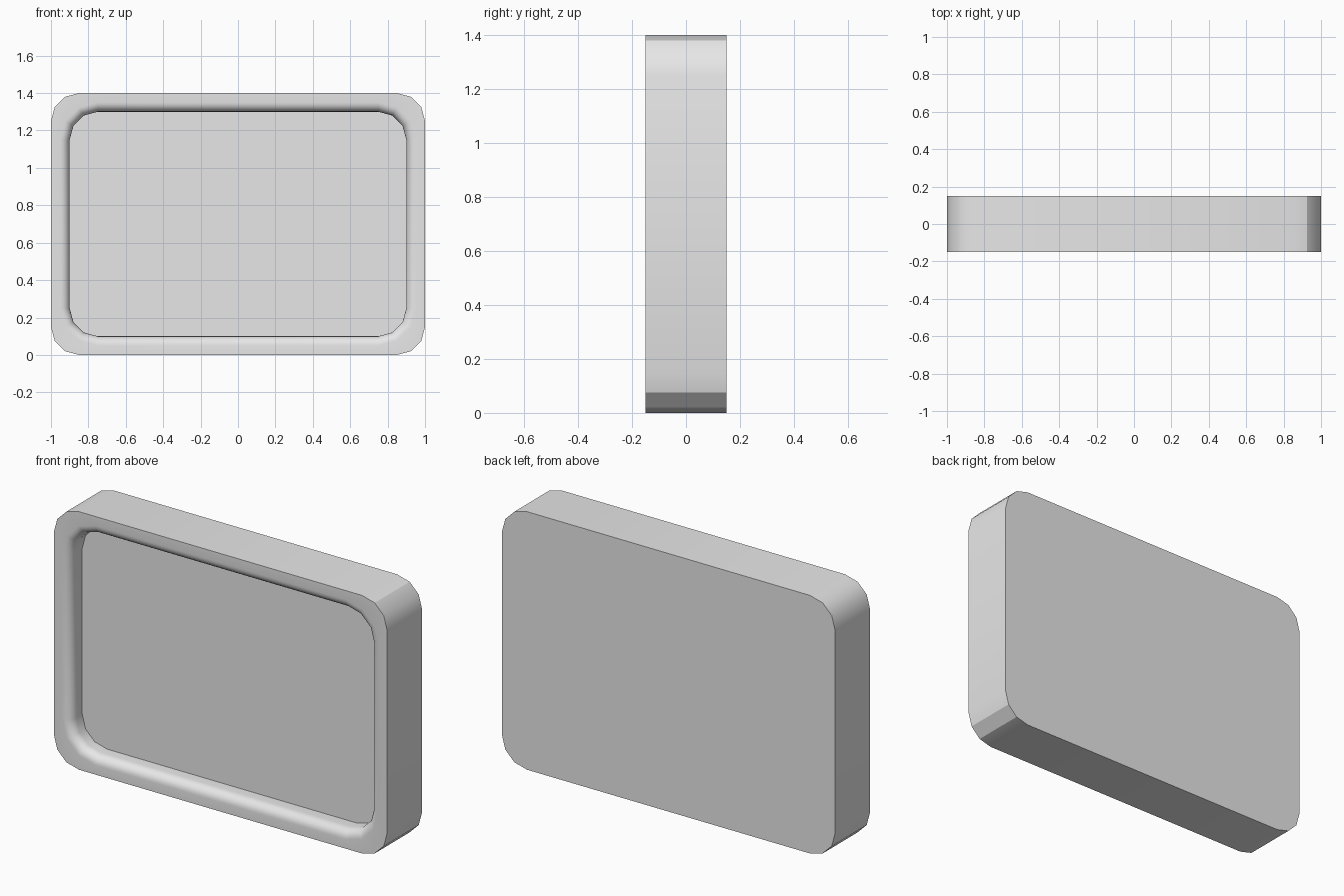
import bpy, bmesh
from math import sin, cos, pi, radians

old = bpy.data.objects.get("Cube")
if old:
    bpy.data.objects.remove(old, do_unlink=True)

WIDTH, HEIGHT, THICK = 2.0, 1.4, 0.3
CORNER = 0.15      # corner radius of the slab and of the recess
RIM = 0.1          # width of the raised frame
ROUND = 0.05       # radius of the frame's inner lip
DEPTH = 0.1        # depth of the recess
CORNER_STEPS, LIP_STEPS = 3, 6
FRONT, BACK = -THICK / 2, THICK / 2

grey = bpy.data.materials.new("light grey")
grey.use_nodes = True
grey.diffuse_color = (0.8, 0.8, 0.8, 1)
grey.node_tree.nodes["Principled BSDF"].inputs["Base Color"].default_value = (0.8, 0.8, 0.8, 1)

bm = bmesh.new()


def rounded_loop(inset, radius, y):
    """Ring of vertices around a rounded rectangle facing the front."""
    ring = []
    cx, cz = WIDTH / 2 - inset - radius, HEIGHT / 2 - inset - radius
    for quarter, (sx, sz) in enumerate(((1, 1), (-1, 1), (-1, -1), (1, -1))):
        for i in range(CORNER_STEPS + 1):
            a = (quarter + i / CORNER_STEPS) * pi / 2
            ring.append(bm.verts.new((sx * cx + radius * cos(a), y,
                                      HEIGHT / 2 + sz * cz + radius * sin(a))))
    return ring


# Back outline, front outline, rolled inner lip, recess wall
loops = [rounded_loop(0, CORNER, BACK), rounded_loop(0, CORNER, FRONT)]
for i in range(LIP_STEPS + 1):
    t = i / LIP_STEPS * pi / 2
    roll = ROUND * sin(t)
    loops.append(rounded_loop(RIM - ROUND + roll, CORNER + ROUND - roll,
                              FRONT + ROUND * (1 - cos(t))))
loops.append(rounded_loop(RIM, CORNER, FRONT + DEPTH))

for a, b in zip(loops, loops[1:]):
    for i in range(len(a)):
        j = (i + 1) % len(a)
        bm.faces.new((a[i], a[j], b[j], b[i]))

# Back panel and recess floor
bm.faces.new(loops[0])
bm.faces.new(loops[-1])
bmesh.ops.recalc_face_normals(bm, faces=bm.faces)

mesh = bpy.data.meshes.new("framed_panel")
bm.to_mesh(mesh)
bm.free()
mesh.materials.append(grey)
panel = bpy.data.objects.new("framed_panel", mesh)
bpy.context.collection.objects.link(panel)
bpy.context.view_layer.objects.active = panel
panel.select_set(True)
bpy.ops.object.shade_smooth_by_angle(angle=radians(40))

# Crisp facets on the outer corners, apart from the smooth upper right one
for edge in mesh.edges:
    p, q = (mesh.vertices[v].co for v in edge.vertices)
    across = abs(p.y - q.y) > THICK * 0.9
    inside_corner = abs(p.x) < WIDTH / 2 - 0.01 and abs(p.x) > WIDTH / 2 - CORNER + 0.01
    upper = p.z > HEIGHT / 2
    if across and inside_corner and (not upper or 0 < p.x < WIDTH / 2 - CORNER / 3):
        edge.use_edge_sharp = True
